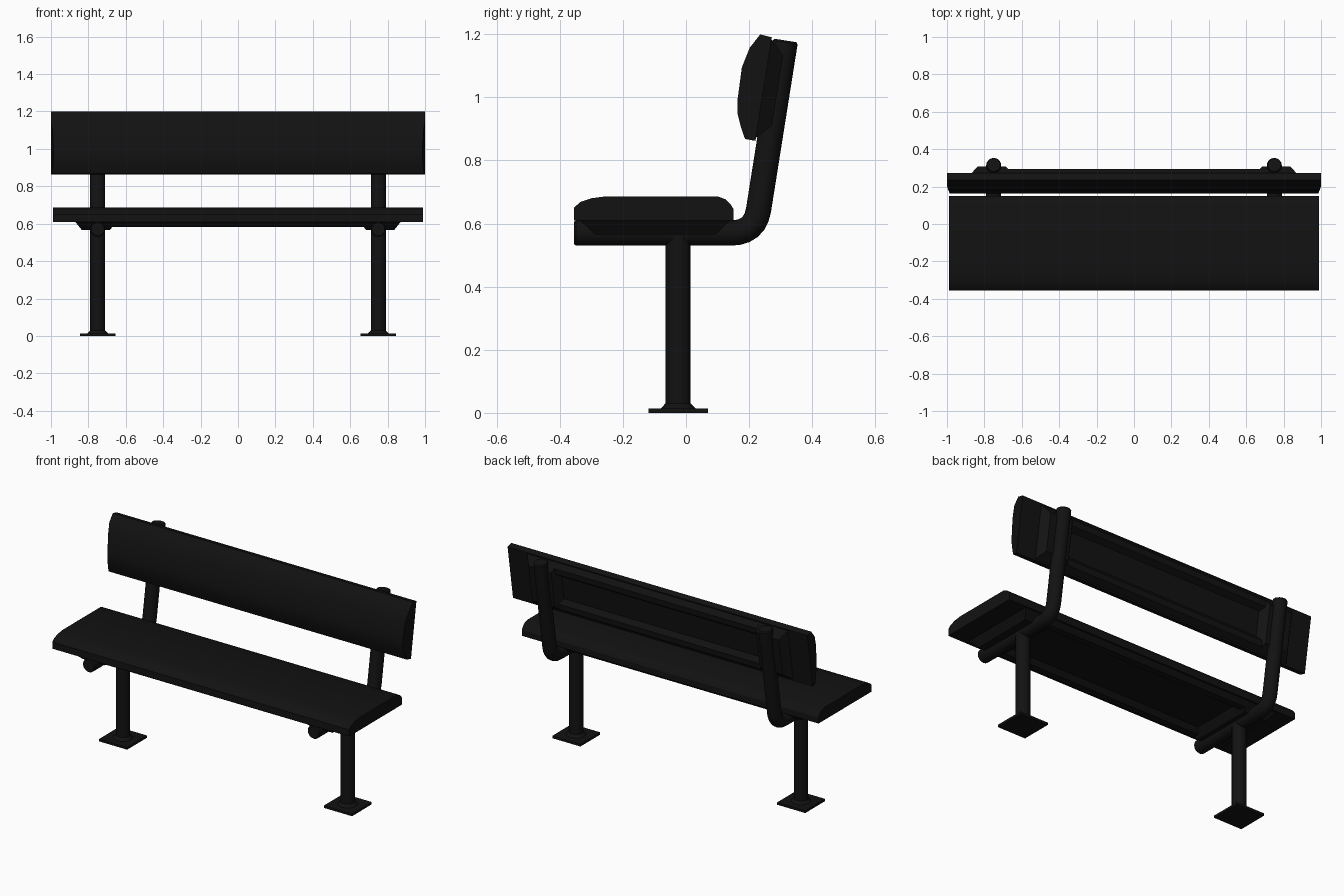
import bpy, bmesh, math
from mathutils import Vector

if "Cube" in bpy.data.objects:
    bpy.data.objects.remove(bpy.data.objects["Cube"])

paint = bpy.data.materials.new("black_paint")
paint.diffuse_color = (0.006, 0.006, 0.006, 1)
paint.use_nodes = True
paint.node_tree.nodes["Principled BSDF"].inputs["Base Color"].default_value = paint.diffuse_color


def finish(bm, name, angle=None):
    bmesh.ops.recalc_face_normals(bm, faces=bm.faces)
    me = bpy.data.meshes.new(name)
    bm.to_mesh(me)
    bm.free()
    ob = bpy.data.objects.new(name, me)
    bpy.context.collection.objects.link(ob)
    me.materials.append(paint)
    if angle:
        smooth(ob, angle)
    return ob


def smooth(ob, angle):
    bpy.ops.object.select_all(action='DESELECT')
    ob.select_set(True)
    bpy.context.view_layer.objects.active = ob
    bpy.ops.object.shade_smooth_by_angle(angle=math.radians(angle))


def loft(name, rings, angle=None):
    bm = bmesh.new()
    vs = [[bm.verts.new(p) for p in r] for r in rings]
    for a, b in zip(vs, vs[1:]):
        n = len(a)
        for i in range(n):
            bm.faces.new((a[i], a[(i + 1) % n], b[(i + 1) % n], b[i]))
    bm.faces.new(vs[0])
    bm.faces.new(vs[-1])
    return finish(bm, name, angle)


def plank(name, profile, half, taper=lambda y: 0):
    rings = [[(s * (half - taper(y)), y, z) for y, z in profile] for s in (-1, 1)]
    return loft(name, rings, 25)


def frustum(name, frame, x, u, depth, dx, du):
    # tapered block rising from a plank's hidden side
    o, ua, na = (Vector((0, *v)) for v in frame)
    rings = []
    for d, ix, iu in ((-0.01, 0, 0), (0, 0, 0), (depth, dx, du)):
        pts = ((x[0] + ix, u[0] + iu), (x[1] - ix, u[0] + iu),
               (x[1] - ix, u[1] - iu), (x[0] + ix, u[1] - iu))
        rings.append([Vector((px, 0, 0)) + o + ua * pu + na * d for px, pu in pts])
    loft(name, rings)


# Seat and backrest planks
plank("seat", [(-0.355, 0.61), (-0.355, 0.65), (-0.335, 0.668), (-0.30, 0.68),
               (-0.255, 0.686), (0.10, 0.686), (0.125, 0.677), (0.142, 0.66),
               (0.151, 0.645), (0.151, 0.61)], 0.99)
plank("backrest", [(0.22, 0.862), (0.187, 0.868), (0.174, 0.905), (0.163, 0.95),
                   (0.163, 0.99), (0.177, 1.095), (0.202, 1.157), (0.235, 1.199),
                   (0.272, 1.19)], 1.0, lambda y: max(0, 0.2 - y) * 0.4)

# Stiffening rails and saddle brackets on the hidden sides
seat_frame = ((0, 0.61), (1, 0), (0, -1))
back_frame = ((0.22, 0.862), (0.157, 0.988), (0.988, -0.157))
for part, frame, lo, hi, w in (("seat", seat_frame, -0.335, 0.14, 0.09),
                               ("back", back_frame, 0.01, 0.325, 0.085)):
    for tag, u in (("lower", (lo, lo + w)), ("upper", (hi - w, hi))):
        frustum(f"{part}_rail_{tag}", frame, (-0.68, 0.68), u, 0.027, 0, 0.025)
    for tag, x in (("left", (-0.87, -0.65)), ("right", (0.65, 0.87))):
        frustum(f"{part}_bracket_{tag}", frame, x, (lo, hi), 0.044, 0.035, 0.045)

# Bent frame tubes, legs and foot plates
a, c, b = Vector((0, 0.143, 0.57)), Vector((0, 0.218, 0.57)), Vector((0, 0.230, 0.644))
bend = [a * (1 - t) ** 2 + c * 2 * t * (1 - t) + b * t * t for t in [i / 6 for i in range(7)]]
path = [Vector((0, -0.355, 0.57))] + bend + [Vector((0, 0.315, 1.18))]
SIDES = 16


def ring(centre, direction, radius):
    side = Vector((1, 0, 0))
    up = side.cross(direction.normalized())
    angles = [2 * math.pi * i / SIDES for i in range(SIDES)]
    return [centre + (side * math.cos(t) + up * math.sin(t)) * radius for t in angles]


for tag, s in (("left", -1), ("right", 1)):
    off = Vector((s * 0.75, 0, 0))
    rings = []
    for i, p in enumerate(path):
        d = path[min(i + 1, len(path) - 1)] - p
        e = p - path[max(i - 1, 0)]
        direction = (d.normalized() if d.length else d) + (e.normalized() if e.length else e)
        rings.append(ring(p + off, direction, 0.04))
    first, last = (path[1] - path[0]).normalized(), (path[-1] - path[-2]).normalized()
    rings.insert(1, ring(path[0] + off + first * 0.006, first, 0.04))
    rings[0] = ring(path[0] + off, first, 0.035)
    rings[-1] = ring(path[-1] + off - last * 0.006, last, 0.04)
    rings.append(ring(path[-1] + off, last, 0.035))
    loft(f"frame_tube_{tag}", rings, 35)

    up = Vector((0, 0, 1))
    foot = off + Vector((0, -0.025, 0))
    loft(f"leg_{tag}", [ring(foot + up * z, up, r) for z, r in
                        ((0.01, 0.055), (0.014, 0.055), (0.03, 0.04), (0.57, 0.04))], 35)
    loft(f"foot_plate_{tag}", [[foot + Vector((x * 0.094, y * 0.094, z)) for x, y in
                                ((-1, -1), (1, -1), (1, 1), (-1, 1))] for z in (0, 0.014)])
